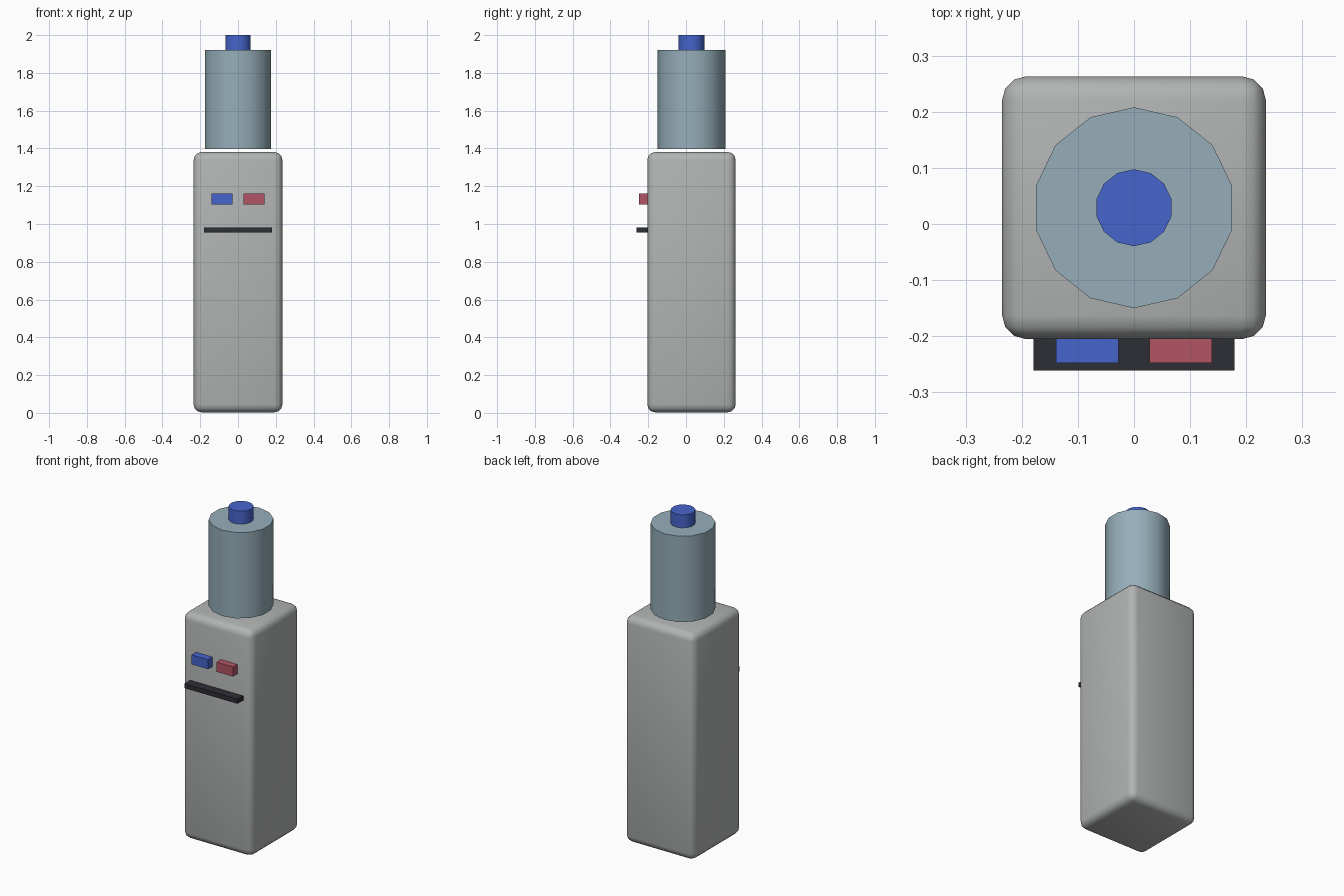
import bpy
import math

if "Cube" in bpy.data.objects:
    bpy.data.objects.remove(bpy.data.objects["Cube"])


def srgb(r, g, b):
    return tuple((c / 255 / 12.92 if c < 11 else ((c / 255 + 0.055) / 1.055) ** 2.4)
                 for c in (r, g, b)) + (1.0,)


def material(name, *rgb):
    m = bpy.data.materials.new(name)
    m.diffuse_color = srgb(*rgb)
    m.use_nodes = True
    m.node_tree.nodes["Principled BSDF"].inputs["Base Color"].default_value = m.diffuse_color
    return m


grey = material("light grey", 178, 180, 180)
glass = material("pale blue", 150, 174, 185)
blue = material("blue", 70, 101, 204)
red = material("red", 178, 84, 101)
black = material("black", 45, 45, 54)


def box(name, lo, hi, mat):
    bpy.ops.mesh.primitive_cube_add(size=1, location=[(a + b) / 2 for a, b in zip(lo, hi)])
    ob = bpy.context.object
    ob.name = name
    ob.scale = [b - a for a, b in zip(lo, hi)]
    bpy.ops.object.transform_apply(location=False, rotation=False, scale=True)
    ob.data.materials.append(mat)
    return ob


def cylinder(name, radius, z0, z1, mat):
    bpy.ops.mesh.primitive_cylinder_add(vertices=14, radius=radius, depth=z1 - z0,
                                        location=(0, 0.029, (z0 + z1) / 2))
    ob = bpy.context.object
    ob.name = name
    ob.data.materials.append(mat)
    bpy.ops.object.shade_smooth_by_angle(angle=math.radians(30))
    return ob


# Cabinet with rounded edges
body = box("cabinet", (-0.235, -0.205, 0.003), (0.235, 0.263, 1.381), grey)
bevel = body.modifiers.new("rounded edges", 'BEVEL')
bevel.width = 0.042
bevel.segments = 3
bpy.ops.object.modifier_apply(modifier=bevel.name)
bpy.ops.object.shade_smooth_by_angle(angle=math.radians(40))

# Water bottle and its cap, floating just above the cabinet
cylinder("bottle", 0.179, 1.398, 1.921, glass)
cylinder("bottle_cap", 0.0685, 1.915, 2.0, blue)

# Cold and hot taps
for name, side, mat in (("cold_tap", -1, blue), ("hot_tap", 1, red)):
    x = side * 0.0835
    box(name, (x - 0.0555, -0.248, 1.104), (x + 0.0555, -0.195, 1.162), mat)

# Drip tray
box("drip_tray", (-0.179, -0.261, 0.954), (0.179, -0.195, 0.981), black)
